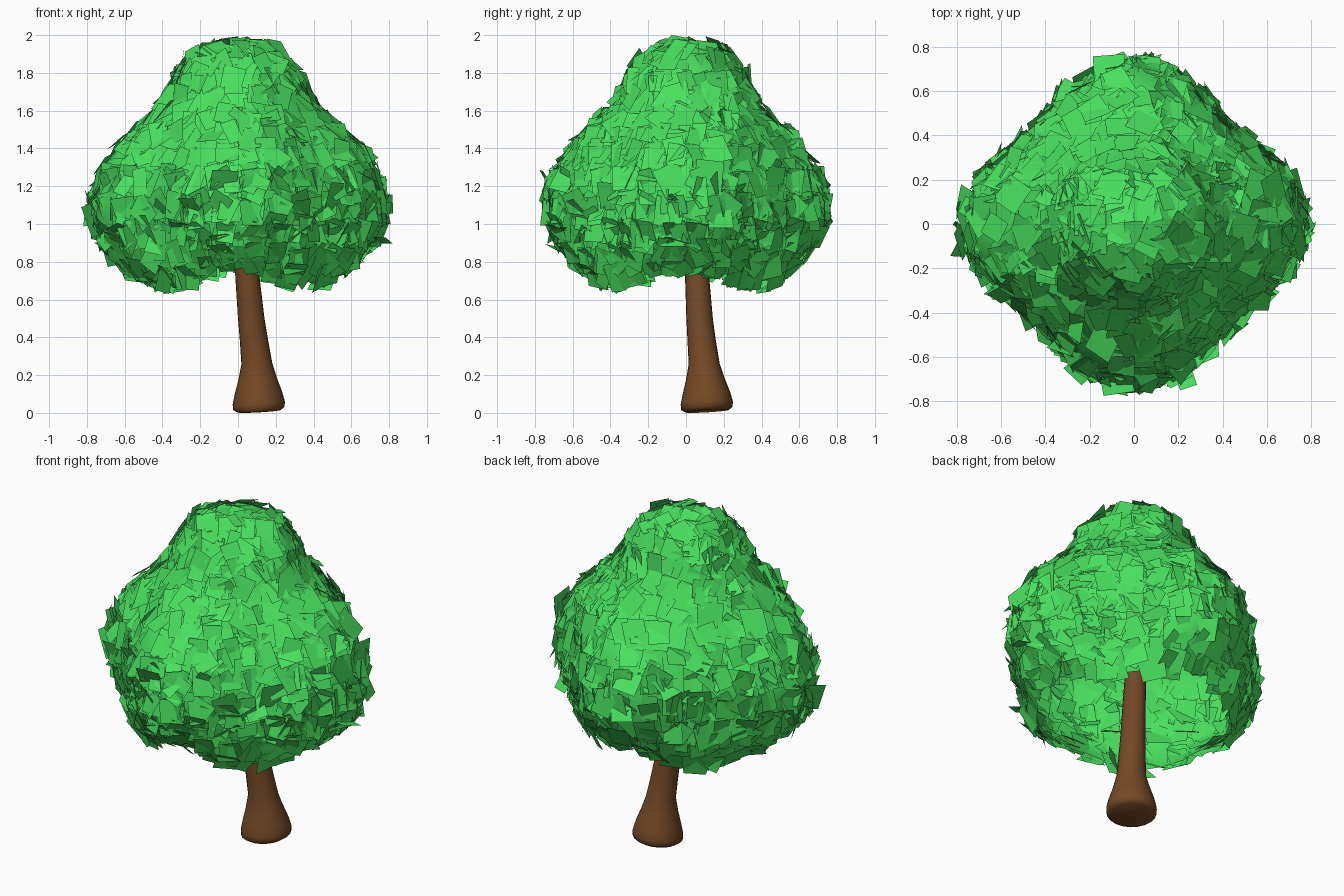
import bpy, bmesh, math, random
from mathutils import Vector

if "Cube" in bpy.data.objects:
    bpy.data.objects.remove(bpy.data.objects["Cube"])

random.seed(7)


def material(name, rgb):
    m = bpy.data.materials.new(name)
    m.diffuse_color = (*rgb, 1)
    m.use_nodes = True
    m.node_tree.nodes["Principled BSDF"].inputs["Base Color"].default_value = m.diffuse_color
    return m


def make_object(name, bm, mat, smooth):
    me = bpy.data.meshes.new(name)
    bm.to_mesh(me)
    me.materials.append(mat)
    for p in me.polygons:
        p.use_smooth = smooth
    ob = bpy.data.objects.new(name, me)
    bpy.context.collection.objects.link(ob)
    return ob


def loft(rings, cap_start=False, cap_end=False):
    """Bridge a list of equal-length point rings with quads."""
    bm = bmesh.new()
    loops = [[bm.verts.new(p) for p in ring] for ring in rings]
    n = len(loops[0])
    for a, b in zip(loops, loops[1:]):
        for i in range(n):
            j = (i + 1) % n
            bm.faces.new((a[i], a[j], b[j], b[i]))
    if cap_start:
        bm.faces.new(loops[0][::-1])
    if cap_end:
        bm.faces.new(loops[-1])
    bm.normal_update()
    return bm


green = material("leaf_green", (0.066, 0.74, 0.115))
brown = material("bark_brown", (0.175, 0.067, 0.02))

# Trunk: leaning, flared at the foot (x, y, z, radius)
TRUNK = [(.11, .11, .015, .115), (.11, .11, .03, .137), (.11, .11, .06, .138),
         (.108, .108, .11, .126), (.104, .102, .18, .102), (.1, .096, .26, .082),
         (.085, .083, .38, .075), (.07, .072, .5, .07), (.047, .057, .75, .063),
         (.02, .04, 1.0, .057), (0, .02, 1.25, .05)]
SIDES = 20
rings = []
for cx, cy, z, r in TRUNK:
    tilt = 0.08 if z < 0.2 else 0.03
    ring = []
    for i in range(SIDES):
        t = 2 * math.pi * i / SIDES
        dx, dy = r * math.cos(t), r * math.sin(t)
        ring.append((cx + dx, cy + dy, z + tilt * (dx + dy) * 0.7))
    rings.append(ring)
bm = loft(rings, True, True)
low = min(v.co.z for v in bm.verts)
for v in bm.verts:
    v.co.z -= low if v.co.z < 0.15 else 0
trunk = make_object("trunk", bm, brown, True)

# Crown shell: hollow four-lobed dome, open underneath (z, radius, lobe depth)
CROWN = [(.78, .585, .07), (.83, .645, .1), (.91, .715, .15), (1.0, .76, .18),
         (1.15, .765, .18), (1.3, .715, .18), (1.4, .64, .16), (1.5, .53, .11),
         (1.6, .42, .05), (1.7, .355, .02), (1.8, .305, 0), (1.88, .24, 0),
         (1.93, .15, 0), (1.955, .02, 0)]
SIDES = 32
rings = []
for z, r, lobe in CROWN:
    ring = []
    for i in range(SIDES):
        t = 2 * math.pi * i / SIDES
        valley = (1 - math.cos(4 * t)) / 2
        k = r * (1 - lobe * valley)
        drop = 0.09 * valley * max(0, (1.0 - z) / .22)   # rim hangs lower between lobes
        ring.append((k * math.cos(t), 0.95 * k * math.sin(t), z - drop))
    rings.append(ring)
shell = loft(rings, False, True)
make_object("crown_shell", shell, green, True)

# Leaves: tilted flat cards scattered evenly over the shell
shell.faces.ensure_lookup_table()
faces = list(shell.faces)
areas = [f.calc_area() for f in faces]
leaves = bmesh.new()
for f in random.choices(faces, weights=areas, k=1500):
    w = [random.random() for _ in f.verts]
    p = sum((v.co * a for v, a in zip(f.verts, w)), Vector()) / sum(w)
    n = f.normal.copy()
    ruffle = 0.27 if 0.9 < p.z < 1.3 else 0.19
    jitter = Vector([random.gauss(0, ruffle) for _ in range(3)])
    m = (n + jitter).normalized()
    up = Vector((0, 0, 1)) if abs(m.z) < 0.95 else Vector((0, 1, 0))
    u = up.cross(m).normalized()
    v = m.cross(u)
    a = random.gauss(0, 0.35)
    u, v = u * math.cos(a) + v * math.sin(a), v * math.cos(a) - u * math.sin(a)
    hw, hl = random.uniform(.04, .075), random.uniform(.05, .09)
    c = p + n * random.uniform(-0.01, 0.03)
    quad = []
    for sx, sy in ((-1, -1), (1, -1), (1, 1), (-1, 1)):
        q = c + u * (sx * hw * random.uniform(.8, 1.1)) + v * (sy * hl)
        q.x = max(-.83, min(.83, q.x))
        q.y = max(-.78, min(.78, q.y))
        q.z = max(.63, min(2.0, q.z))
        quad.append(leaves.verts.new(q))
    leaves.faces.new(quad)
make_object("crown_leaves", leaves, green, False)
leaves.free()
shell.free()
bm.free()
